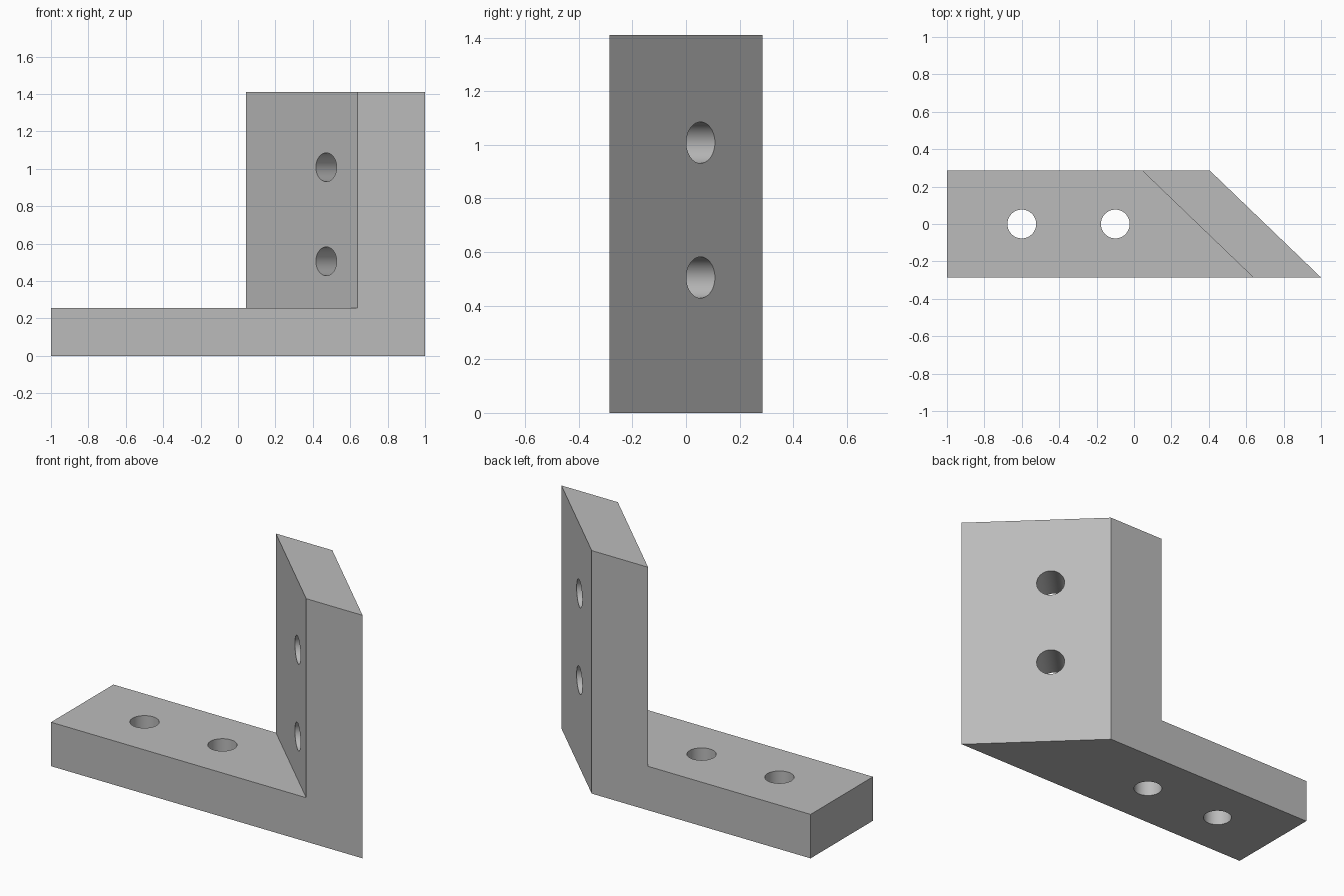
import bpy
import bmesh
from math import radians
from mathutils import Vector

cube = bpy.data.objects.get("Cube")
if cube:
    bpy.data.objects.remove(cube, do_unlink=True)

HALF = 0.286      # half width of the bar
THICK = 0.255     # foot thickness
HEIGHT = 1.41
RADIUS = 0.077

grey = bpy.data.materials.new("plain grey")
grey.use_nodes = True
colour = (0.5, 0.5, 0.5, 1)
grey.diffuse_color = colour
grey.node_tree.nodes["Principled BSDF"].inputs["Base Color"].default_value = colour


def add_mesh(name, bm):
    bmesh.ops.recalc_face_normals(bm, faces=bm.faces)
    mesh = bpy.data.meshes.new(name)
    bm.to_mesh(mesh)
    bm.free()
    mesh.materials.append(grey)
    obj = bpy.data.objects.new(name, mesh)
    bpy.context.collection.objects.link(obj)
    return obj


# L-shaped profile at the front; the back copy is sheared by the skewed upright
# (x at front, x at back, z)
profile = [(-1, -1, 0), (1, 0.405, 0), (1, 0.405, HEIGHT),
           (0.638, 0.043, HEIGHT), (0.638, 0.043, THICK), (-1, -1, THICK)]
bm = bmesh.new()
front = [bm.verts.new((xf, -HALF, z)) for xf, xb, z in profile]
back = [bm.verts.new((xb, HALF, z)) for xf, xb, z in profile]
bm.faces.new(front)
bm.faces.new(back)
for i in range(len(profile)):
    j = (i + 1) % len(profile)
    bm.faces.new((front[i], front[j], back[j], back[i]))
bracket = add_mesh("angle_bracket", bm)


# Round holes through the foot and square through the upright
def drill(name, centre, axis):
    bm = bmesh.new()
    bmesh.ops.create_cone(bm, cap_ends=True, segments=48, radius1=RADIUS,
                          radius2=RADIUS, depth=0.5)
    cutter = add_mesh(name, bm)
    cutter.location = centre
    cutter.rotation_euler = Vector(axis).to_track_quat("Z", "Y").to_euler()
    cutter.hide_render = True
    cutter.hide_set(True)
    mod = bracket.modifiers.new(name, "BOOLEAN")
    mod.object = cutter
    mod.operation = "DIFFERENCE"
    mod.solver = "EXACT"
    return cutter


upright_normal = (2 * HALF, 0.595, 0)
cutters = [drill("foot_hole_cutter", (x, 0, THICK / 2), (0, 0, 1)) for x in (-0.6, -0.1)]
cutters += [drill("upright_hole_cutter", (0.557, -0.038, z), upright_normal)
            for z in (0.505, 1.008)]

# Apply the cuts, then smooth the bores while keeping edges sharp
bpy.ops.object.select_all(action="DESELECT")
bracket.select_set(True)
bpy.context.view_layer.objects.active = bracket
for mod in list(bracket.modifiers):
    bpy.ops.object.modifier_apply(modifier=mod.name)
for cutter in cutters:
    bpy.data.objects.remove(cutter, do_unlink=True)
bpy.ops.object.shade_smooth_by_angle(angle=radians(30))
